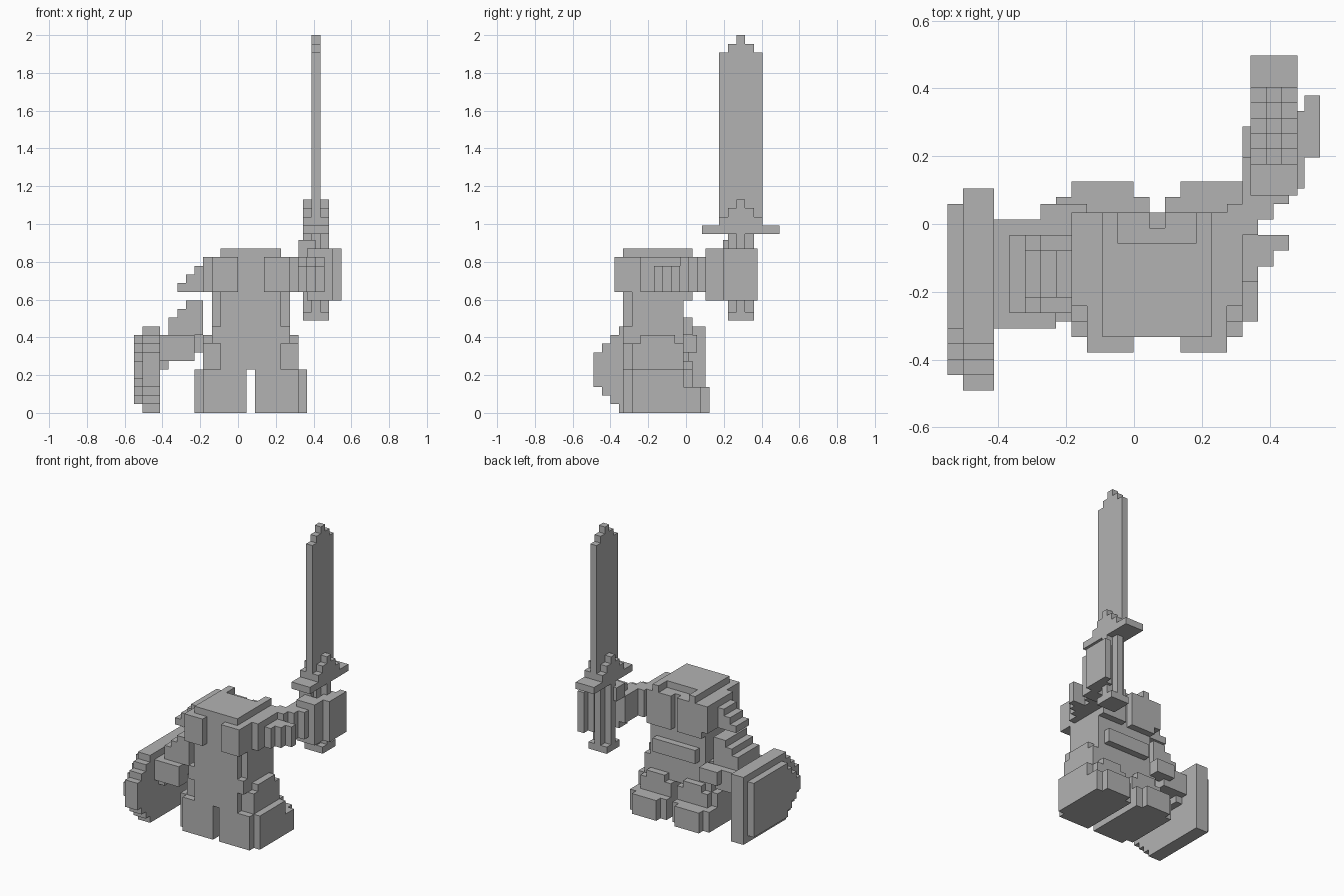
import bpy
import bmesh
from mathutils import Vector

default_cube = bpy.data.objects.get("Cube")
if default_cube:
    bpy.data.objects.remove(default_cube)

UNIT = 0.0458  # edge length of one block
BODY_ORIGIN = Vector((0.045, -0.333, 0))
ARM_ORIGIN = Vector((0.045, -0.491, 0))
SWORD_ORIGIN = Vector((0.344, 0.084, 2 - 33 * UNIT))

grey = bpy.data.materials.new("plain grey")
grey.use_nodes = True
grey.diffuse_color = (0.45, 0.45, 0.45, 1)
grey.node_tree.nodes["Principled BSDF"].inputs["Base Color"].default_value = grey.diffuse_color


def mirrored(boxes):
    """Return the boxes together with their copies across the body's middle."""
    return boxes + [((1 - x[1], 1 - x[0]), y, z) for x, y, z in boxes]


def build_part(name, origin, boxes):
    """Build one flat-faced object from boxes given as block ranges along x, y and z."""
    bm = bmesh.new()
    for ranges in boxes:
        low = origin + UNIT * Vector([r[0] for r in ranges])
        high = origin + UNIT * Vector([r[1] for r in ranges])
        created = bmesh.ops.create_cube(bm, size=1)
        for vert in created["verts"]:
            for axis in range(3):
                vert.co[axis] = high[axis] if vert.co[axis] > 0 else low[axis]
    mesh = bpy.data.meshes.new(name)
    bm.to_mesh(mesh)
    bm.free()
    mesh.materials.append(grey)
    part = bpy.data.objects.new(name, mesh)
    bpy.context.collection.objects.link(part)
    return part


# Boots: main block, outer side plate, low heel and raised calf
boot = [
    ((1, 6), (0, 8), (0, 5)),
    ((1, 6), (0, 9), (0, 3)),
    ((6, 7), (1, 7), (0, 5)),
    ((6, 7), (1, 9), (0, 3)),
    ((2, 6), (8, 10), (0, 3)),
    ((2, 5), (6, 8), (3, 6)),
]
build_part("boots", BODY_ORIGIN, mirrored(boot))

# Hips with a stepped outer side
hip = [
    ((0, 6), (1, 7), (5, 8)),
    ((0, 6), (2, 6), (8, 9)),
]
build_part("hips", BODY_ORIGIN, mirrored(hip))

# Torso: core, front panel, front belt and back belt
torso = [
    ((-4, 5), (1, 7), (8, 18)),
    ((-3, 4), (0, 7), (5, 18)),
    ((-4, 5), (0, 2), (8, 10)),
    ((-3, 4), (6, 8), (9, 11)),
]
build_part("torso", BODY_ORIGIN, torso)

# Shoulders: upper back split by a slot, and plates on the chest
shoulder = [
    ((1, 6), (2, 8), (14, 18)),
    ((1, 5), (6, 8), (13, 14)),
    ((2, 5), (-1, 1), (14, 18)),
]
build_part("shoulders", BODY_ORIGIN, mirrored(shoulder))

# Top slab with a recess at the back
top_slab = [
    ((-3, 4), (0, 6), (18, 19)),
    ((-3, -2), (6, 8), (18, 19)),
    ((3, 4), (6, 8), (18, 19)),
]
build_part("top_slab", BODY_ORIGIN, top_slab)

# Right shoulder pad: stairs going down and outward
right_pad = [((-5 - step, -4), (6, 9), (14, 18 - step)) for step in range(4)]
build_part("right_shoulder_pad", ARM_ORIGIN, right_pad)

# Right arm: stepped upper arm, forearm block and elbow
right_arm = [((-7 - step, -5), (5, 10), (9, 13 - step)) for step in range(3)]
right_arm += [
    ((-10, -6), (4, 11), (6, 9)),
    ((-10, -9), (5, 10), (5, 6)),
    ((-7, -4), (10, 12), (7, 9)),
]
build_part("right_arm", ARM_ORIGIN, right_arm)


def shield_layer(x_range, front, back, bottom, top):
    """One layer of the shield, rounded off in steps towards the front."""
    return [(x_range, (front + step, back), (bottom + 3 - step, top - 3 + step))
            for step in range(4)]


# Shield: tall inner plate and smaller outer plate
shield = shield_layer((-12, -10), 0, 13, 0, 10)
shield += shield_layer((-13, -12), 1, 12, 1, 9)
build_part("shield", ARM_ORIGIN, shield)

# Left elbow guard: stairs in front of the arm
elbow = [((5, 9 - step), (9 - step, 10), (14, 17)) for step in range(3)]
elbow.append(((5, 6), (6, 11), (14, 18)))
build_part("left_elbow_guard", ARM_ORIGIN, elbow)

# Left arm: diagonal run of blocks going back to the hand
left_arm = [
    ((5, 7), (10, 11), (14, 18)),
    ((5, 8), (11, 12), (14, 18)),
    ((6, 9), (12, 13), (14, 18)),
    ((6, 10), (13, 15), (14, 18)),
]
build_part("left_arm", ARM_ORIGIN, left_arm)

# Left hand: palm, outer plate and thumb
left_hand = [
    ((7, 10), (13, 15), (13, 19)),
    ((9, 10), (13, 18), (13, 19)),
    ((10, 11), (15, 19), (13, 19)),
    ((6, 8), (15, 17), (18, 20)),
]
build_part("left_hand", ARM_ORIGIN, left_hand)

# Sword hilt: pommel, cross-shaped grip, guard and stepped collar
hilt = [
    ((0, 3), (3, 6), (0, 1)),
    ((1, 2), (3, 6), (1, 10)),
    ((0, 3), (4, 5), (1, 10)),
    ((0, 3), (0, 9), (10, 11)),
]
hilt += [((0, 3), (2 + step, 7 - step), (11, 12 + step)) for step in range(3)]
build_part("sword_hilt", SWORD_ORIGIN, hilt)

# Sword blade with a stepped tip
blade = [((1, 2), (2 + step, 7 - step), (11, 31 + step)) for step in range(3)]
build_part("sword_blade", SWORD_ORIGIN, blade)
